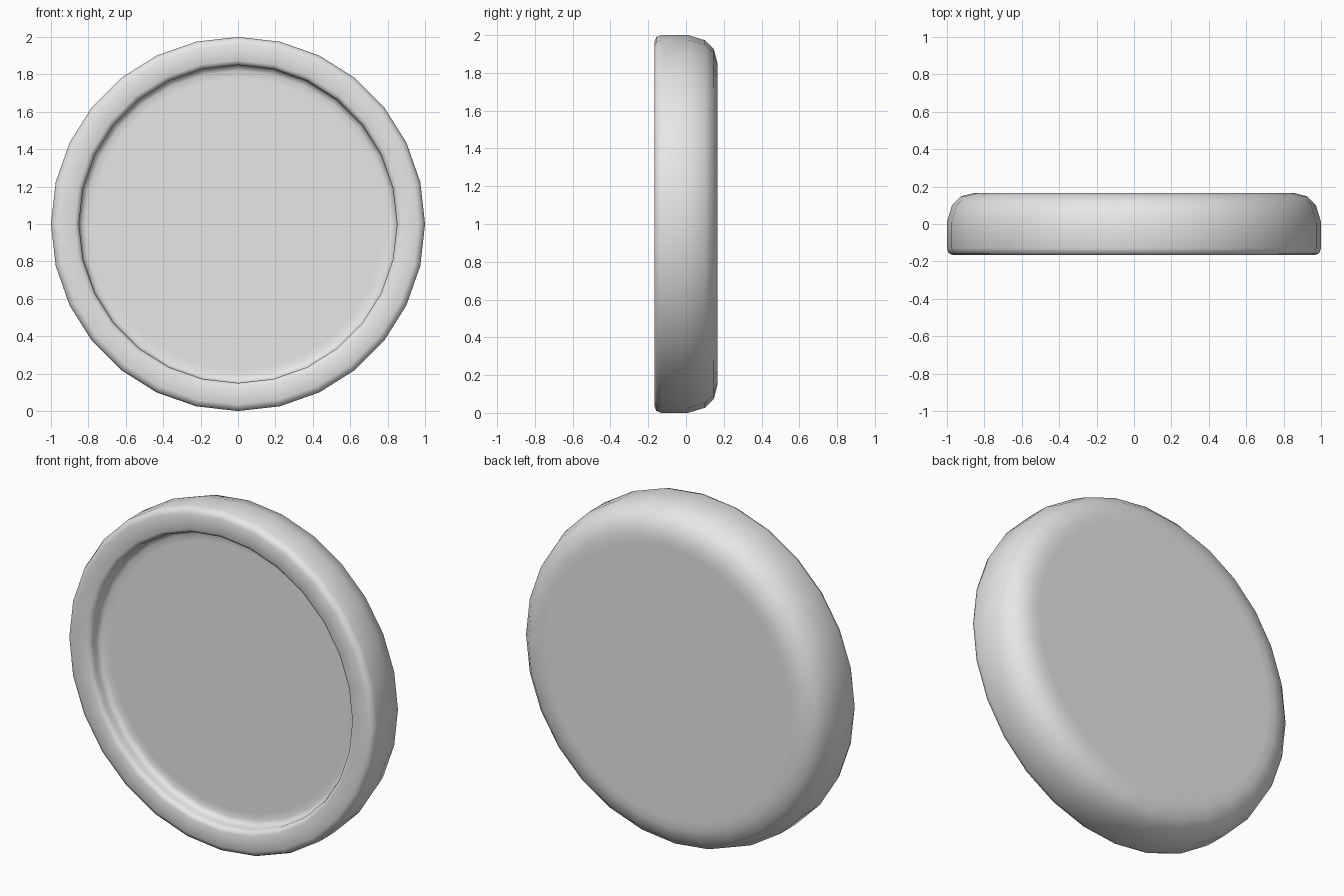
import bpy
import bmesh
from math import sin, cos, pi, radians

cube = bpy.data.objects.get("Cube")
if cube:
    bpy.data.objects.remove(cube, do_unlink=True)

SIDES = 28

grey = bpy.data.materials.new("plain grey")
grey.use_nodes = True
colour = (0.8, 0.8, 0.8, 1)
grey.diffuse_color = colour
grey.node_tree.nodes["Principled BSDF"].inputs["Base Color"].default_value = colour

# Cross-section as (radius, depth), from the recessed floor, over the rim, to the back
profile = [
    (0.78, -0.08), (0.82, -0.08), (0.842, -0.09), (0.85, -0.11),   # floor and fillet
    (0.85, -0.14), (0.857, -0.158), (0.875, -0.167),               # inner lip
    (0.965, -0.167), (0.99, -0.157), (1.0, -0.13),                 # outer lip
    (1.0, 0.01), (0.973, 0.1), (0.925, 0.148), (0.85, 0.167),      # rounded back edge
    (0.8, 0.167),
]


def lathe(name, section, sides):
    """Turn the section about the y axis and cap both ends."""
    bm = bmesh.new()
    rings = []
    for r, y in section:
        angles = [2 * pi * i / sides for i in range(sides)]
        rings.append([bm.verts.new((r * cos(a), y, 1 + r * sin(a))) for a in angles])
    for a, b in zip(rings, rings[1:]):
        for i in range(sides):
            j = (i + 1) % sides
            bm.faces.new((a[i], a[j], b[j], b[i]))
    bm.faces.new(rings[0])
    bm.faces.new(rings[-1])
    bmesh.ops.recalc_face_normals(bm, faces=bm.faces)
    mesh = bpy.data.meshes.new(name)
    bm.to_mesh(mesh)
    bm.free()
    obj = bpy.data.objects.new(name, mesh)
    bpy.context.collection.objects.link(obj)
    return obj


# Round dish with a raised rim
dish = lathe("round_dish", profile, SIDES)
dish.data.materials.append(grey)
bpy.ops.object.select_all(action="DESELECT")
dish.select_set(True)
bpy.context.view_layer.objects.active = dish
bpy.ops.object.shade_smooth_by_angle(angle=radians(60))
